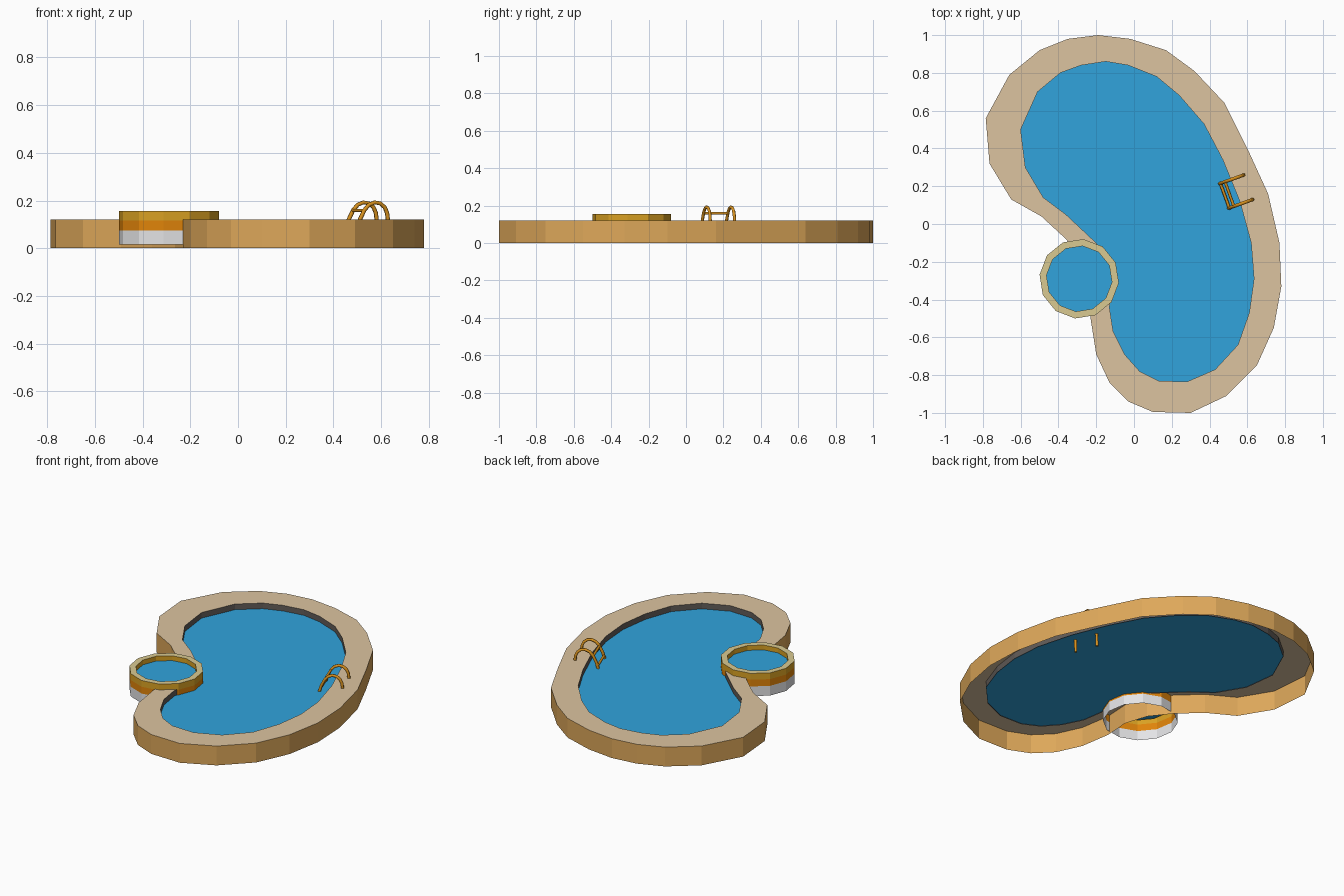
import bpy
import math
from mathutils import Vector

if "Cube" in bpy.data.objects:
    bpy.data.objects.remove(bpy.data.objects["Cube"])


def material(name, r, g, b):
    """Flat material from 0-255 sRGB values."""
    lin = [((c / 255 + 0.055) / 1.055) ** 2.4 for c in (r, g, b)]
    m = bpy.data.materials.new(name)
    m.diffuse_color = (*lin, 1)
    m.use_nodes = True
    m.node_tree.nodes["Principled BSDF"].inputs["Base Color"].default_value = m.diffuse_color
    return m


DECK = material("deck_sand", 220, 196, 160)
WALL = material("wall_tan", 222, 168, 90)
TILE = material("inner_grey", 98, 92, 88)
WATER = material("water_blue", 49, 163, 220)
RIM = material("spa_rim_cream", 218, 202, 145)
GOLD = material("spa_gold", 217, 161, 35)
ORANGE = material("spa_orange", 224, 132, 10)
WHITE = material("spa_white", 228, 228, 230)
METAL = material("ladder_gold", 215, 145, 30)


def strips(name, loops, mats):
    """Bridge successive closed loops, one material per strip."""
    n = len(loops[0])
    verts = [p for loop in loops for p in loop]
    faces = [(k * n + i, k * n + (i + 1) % n, (k + 1) * n + (i + 1) % n, (k + 1) * n + i)
             for k in range(len(loops) - 1) for i in range(n)]
    me = bpy.data.meshes.new(name)
    me.from_pydata(verts, [], faces)
    slots = list(dict.fromkeys(mats))
    for m in slots:
        me.materials.append(m)
    for p in me.polygons:
        p.material_index = slots.index(mats[p.index // n])
    ob = bpy.data.objects.new(name, me)
    bpy.context.collection.objects.link(ob)


def sheet(name, loop, mat):
    """Single flat face filling a loop."""
    me = bpy.data.meshes.new(name)
    me.from_pydata(loop, [], [tuple(range(len(loop)))])
    me.materials.append(mat)
    bpy.context.collection.objects.link(bpy.data.objects.new(name, me))


def at(loop, z):
    return [(x, y, z) for x, y in loop]


# Kidney outlines, clockwise from the back, reversed to run anticlockwise
outer = [(-.19, 1), (-.02, .98), (.17, .92), (.32, .81), (.48, .64), (.6, .4), (.71, .16),
         (.77, -.1), (.78, -.33), (.74, -.55), (.65, -.75), (.49, -.91), (.3, -1), (.1, -.995),
         (-.03, -.94), (-.13, -.84), (-.2, -.69), (-.23, -.5), (-.22, -.34), (-.265, -.2),
         (-.36, -.08), (-.49, .04), (-.65, .13), (-.765, .32), (-.785, .56), (-.66, .79),
         (-.5, .92), (-.35, .98)][::-1]
inner = [(-.15, .86), (-.03, .84), (.12, .78), (.24, .68), (.37, .53), (.47, .34), (.56, .12),
         (.62, -.1), (.635, -.29), (.61, -.47), (.55, -.64), (.43, -.77), (.28, -.835), (.13, -.83),
         (.03, -.78), (-.05, -.69), (-.11, -.57), (-.13, -.44), (-.11, -.32), (-.13, -.2),
         (-.2, -.1), (-.36, .05), (-.48, .14), (-.575, .3), (-.6, .5), (-.51, .7),
         (-.39, .8), (-.28, .84)][::-1]

# Pool surround: outer wall, deck, inner lip, open below
strips("pool_surround", [at(outer, 0), at(outer, .12), at(inner, .12), at(inner, .08)],
       [WALL, DECK, TILE])
sheet("pool_water", at(inner, .085), WATER)


# Round spa: banded wall, rim and inner lip
def ring(r, z):
    return [(-.29 + r * math.cos(math.radians(30 * i - 6)),
             -.29 + r * math.sin(math.radians(30 * i - 6)), z) for i in range(12)]


strips("spa_wall", [ring(.211, .015), ring(.211, .075), ring(.211, .117), ring(.211, .156),
                    ring(.174, .156), ring(.174, .122)],
       [WHITE, ORANGE, GOLD, RIM, GOLD])
sheet("spa_water", ring(.174, .126), WATER)


# Ladder: two bent rails joined by rungs
def tube(name, pts, radius=.009):
    cu = bpy.data.curves.new(name, "CURVE")
    cu.dimensions = "3D"
    cu.bevel_depth = radius
    cu.bevel_resolution = 1
    cu.use_fill_caps = True
    sp = cu.splines.new("POLY")
    sp.points.add(len(pts) - 1)
    for q, p in zip(sp.points, pts):
        q.co = (*p, 1)
    cu.materials.append(METAL)
    bpy.context.collection.objects.link(bpy.data.objects.new(name, cu))


out = Vector((.94, .34, 0)).normalized()
feet = [Vector((.45, .212, 0)), Vector((.497, .082, 0))]
profile = [(0, .01), (.003, .08), (.015, .12), (.035, .16), (.055, .182), (.08, .192),
           (.105, .188), (.125, .172), (.136, .148), (.14, .115)]


def on_rail(foot, u, z):
    return foot + out * u + Vector((0, 0, z))


for side, foot in zip(("back", "front"), feet):
    tube("ladder_rail_" + side, [on_rail(foot, u, z) for u, z in profile])
for i, (u, z) in enumerate([(.008, .1), (.034, .158)]):
    tube(f"ladder_rung_{i + 1}", [on_rail(f, u, z) for f in feet], .008)
